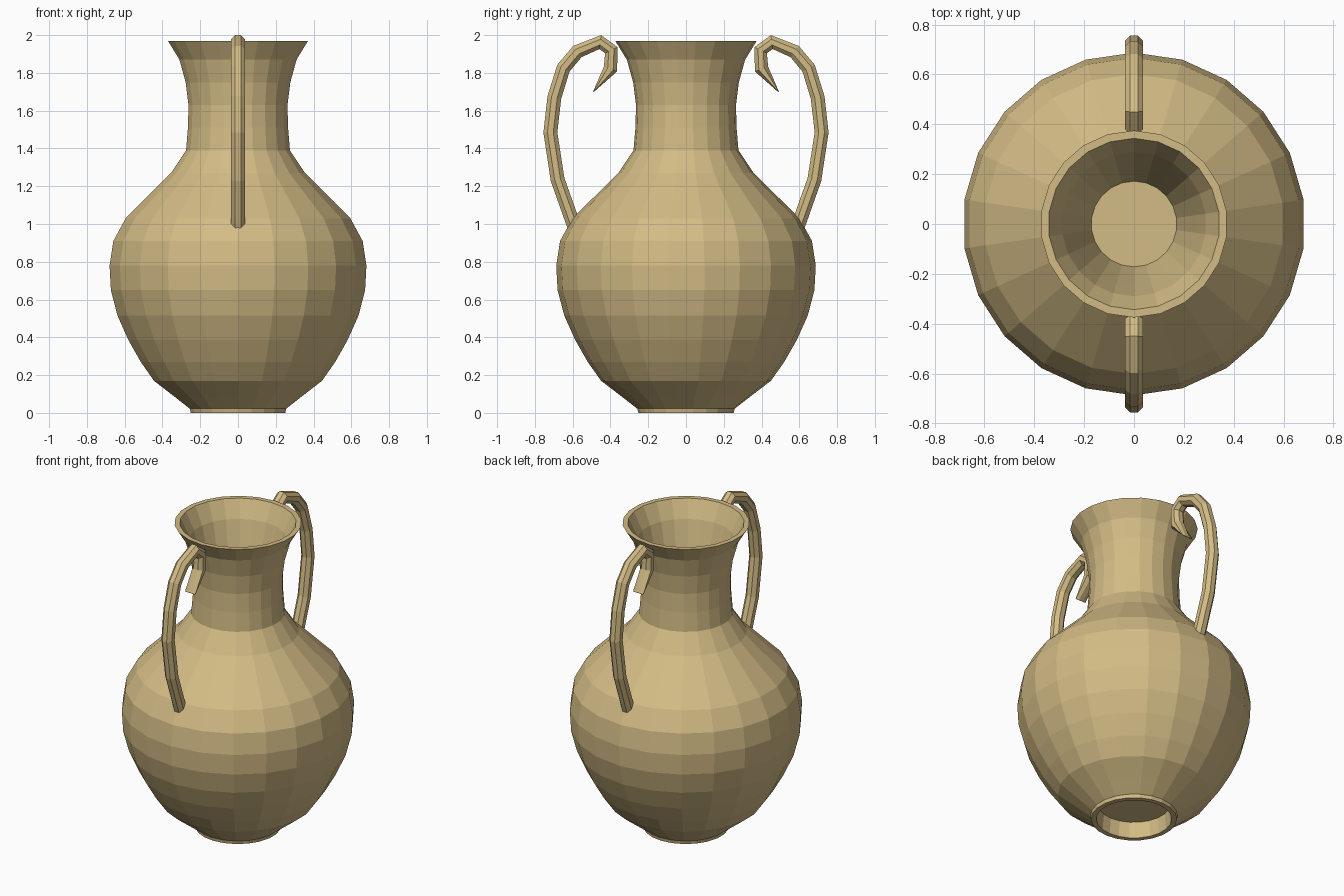
import bpy, bmesh, math
from mathutils import Vector

if "Cube" in bpy.data.objects:
    bpy.data.objects.remove(bpy.data.objects["Cube"])

clay = bpy.data.materials.new("tan clay")
clay.diffuse_color = (0.65, 0.50, 0.235, 1)
clay.use_nodes = True
clay.node_tree.nodes["Principled BSDF"].inputs["Base Color"].default_value = clay.diffuse_color


def finish(name, bm):
    bmesh.ops.recalc_face_normals(bm, faces=bm.faces[:])
    mesh = bpy.data.meshes.new(name)
    bm.to_mesh(mesh)
    bm.free()
    mesh.materials.append(clay)
    ob = bpy.data.objects.new(name, mesh)
    bpy.context.collection.objects.link(ob)
    return ob


def loft(bm, rings):
    # bridge neighbouring rings with quads and cap both ends
    vs = [[bm.verts.new(p) for p in r] for r in rings]
    n = len(rings[0])
    for a, b in zip(vs, vs[1:]):
        for i in range(n):
            j = (i + 1) % n
            bm.faces.new((a[i], a[j], b[j], b[i]))
    bm.faces.new(vs[0][::-1])
    bm.faces.new(vs[-1])


# Vase body: hollow foot, belly, neck, flared lip, inner funnel (radius, height)
SIDES = 22
profile = [(0.21, 0.10), (0.22, 0.0), (0.25, 0.0), (0.255, 0.022),
           (0.335, 0.085), (0.445, 0.17), (0.515, 0.27), (0.58, 0.385),
           (0.638, 0.515), (0.673, 0.65), (0.68, 0.78), (0.66, 0.91),
           (0.595, 1.03), (0.475, 1.15), (0.355, 1.27), (0.275, 1.39),
           (0.265, 1.51), (0.262, 1.63), (0.277, 1.75), (0.31, 1.87),
           (0.371, 1.97), (0.34, 1.97), (0.287, 1.86), (0.25, 1.72),
           (0.17, 1.40)]
bm = bmesh.new()
rings = []
for r, z in profile:
    r /= math.cos(math.pi / SIDES)
    rings.append([(r * math.cos((i + 0.5) * math.tau / SIDES),
                   r * math.sin((i + 0.5) * math.tau / SIDES), z)
                  for i in range(SIDES)])
loft(bm, rings)
finish("vase_body", bm)

# Handles: hooked tubes ending in a chisel tip, (y, z) centre line
path = [(0.592, 0.99), (0.607, 1.03), (0.68, 1.236), (0.718, 1.485),
        (0.697, 1.67), (0.649, 1.825), (0.575, 1.913), (0.454, 1.963),
        (0.395, 1.92), (0.40, 1.82), (0.49, 1.70)]
RADIUS, TUBE = 0.04, 8


def handle(name, side):
    pts = [Vector((0, side * y, z)) for y, z in path]
    rings = []
    for k, p in enumerate(pts):
        t_in = (p - pts[max(k - 1, 0)]).normalized()
        t_out = (pts[min(k + 1, len(pts) - 1)] - p).normalized()
        t = (t_in + t_out).normalized()
        across = Vector((1, 0, 0))
        up = t.cross(across)
        flat = 0.06 if k == len(pts) - 1 else 1.0
        rings.append([p + RADIUS * (across * math.cos(a) + up * flat * math.sin(a))
                      for a in ((i + 0.5) * math.tau / TUBE for i in range(TUBE))])
    bm = bmesh.new()
    loft(bm, rings)
    finish(name, bm)


handle("back_handle", 1)
handle("front_handle", -1)
